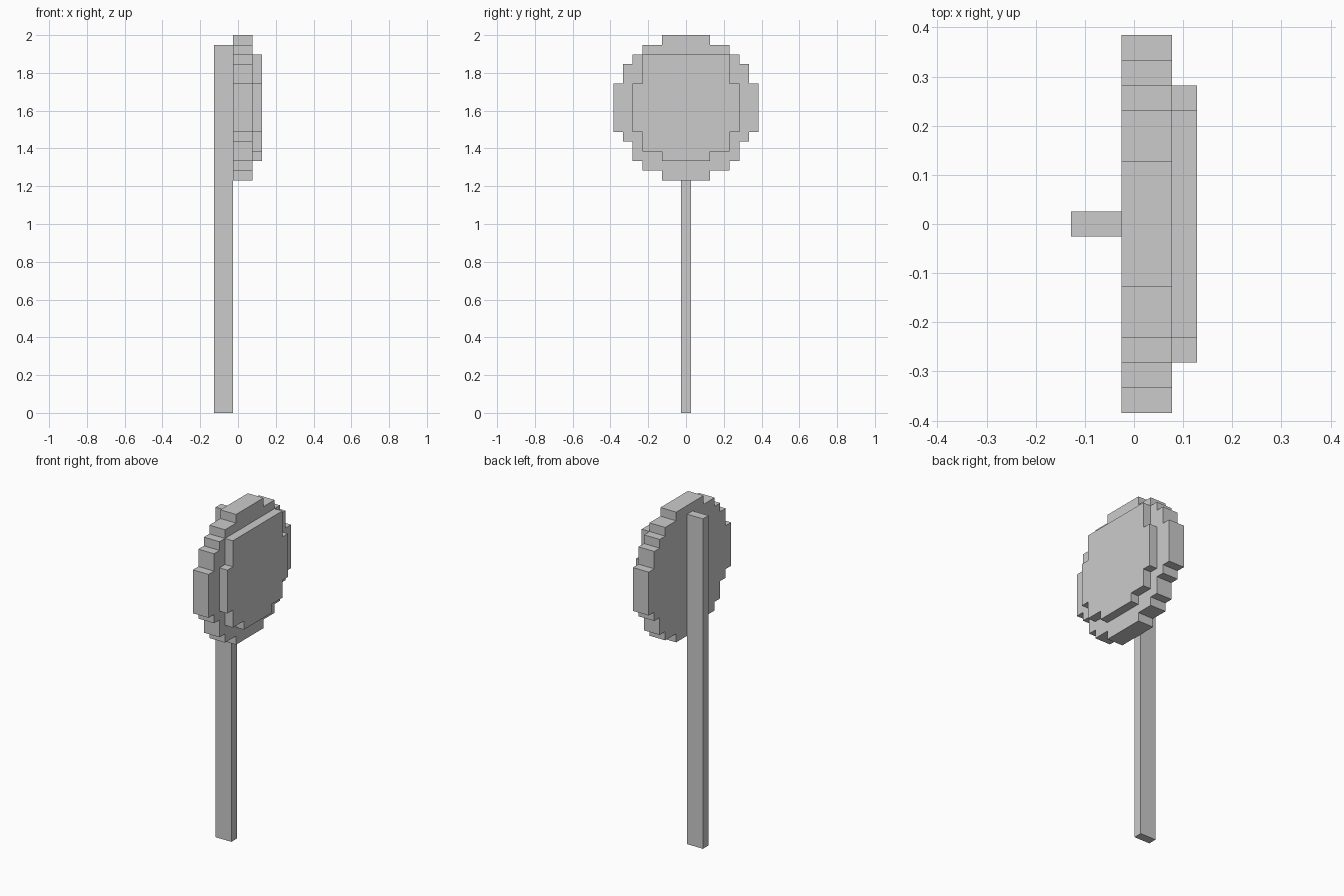
import bpy, bmesh

if "Cube" in bpy.data.objects:
    bpy.data.objects.remove(bpy.data.objects["Cube"])

U = 2 / 39  # one block of the stepped grid


def stepped_slab(name, x0, x1, z0, steps):
    """Extrude along x a y-mirrored stepped outline; steps = (half width, rows), bottom to top."""
    right, z = [], z0
    for half, rows in steps:
        right += [(half, z), (half, z + rows)]
        z += rows
    outline = right + [(-y, h) for y, h in reversed(right)]
    bm = bmesh.new()
    face = bm.faces.new([bm.verts.new((x0 * U, y * U, h * U)) for y, h in outline])
    ext = bmesh.ops.extrude_face_region(bm, geom=[face], use_keep_orig=True)
    verts = [g for g in ext["geom"] if isinstance(g, bmesh.types.BMVert)]
    bmesh.ops.translate(bm, verts=verts, vec=((x1 - x0) * U, 0, 0))
    bmesh.ops.recalc_face_normals(bm, faces=bm.faces)
    mesh = bpy.data.meshes.new(name)
    bm.to_mesh(mesh)
    bm.free()
    obj = bpy.data.objects.new(name, mesh)
    bpy.context.collection.objects.link(obj)
    return obj


# Upright pole behind the sign
stepped_slab("pole", -2.5, -0.5, 0, [(0.5, 38)])

# Round sign board
stepped_slab("sign_disc", -0.5, 1.5, 24,
             [(2.5, 1), (4.5, 1), (5.5, 2), (6.5, 1), (7.5, 5),
              (6.5, 2), (5.5, 1), (4.5, 1), (2.5, 1)])

# Raised panel on the sign's face
stepped_slab("face_panel", 1.5, 2.5, 26,
             [(2.5, 1), (4.5, 2), (5.5, 5), (4.5, 3)])
